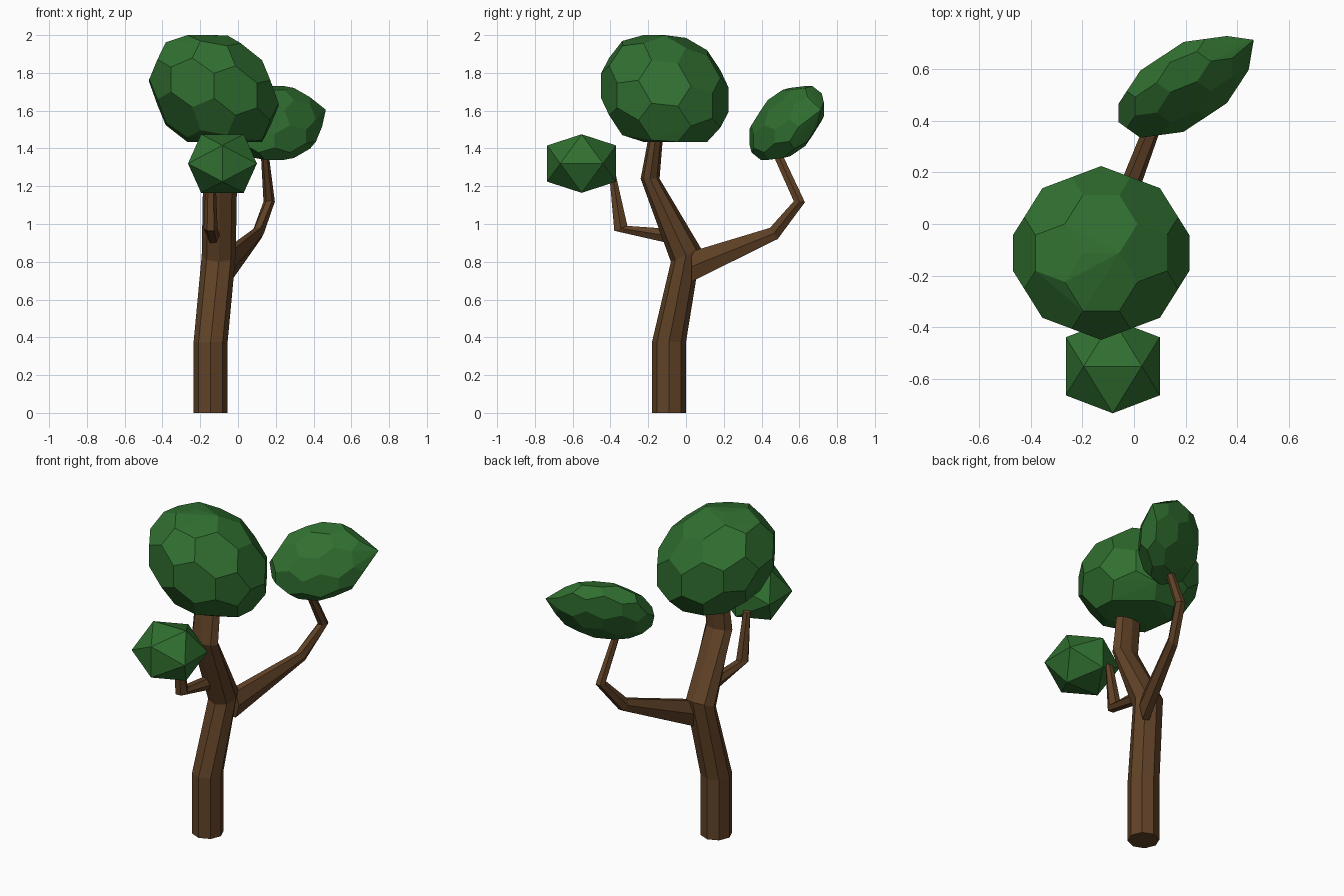
import bpy, bmesh, math
from mathutils import Vector, Matrix

if "Cube" in bpy.data.objects:
    bpy.data.objects.remove(bpy.data.objects["Cube"])

def material(name, color):
    m = bpy.data.materials.new(name)
    m.diffuse_color = color
    m.use_nodes = True
    m.node_tree.nodes["Principled BSDF"].inputs["Base Color"].default_value = m.diffuse_color
    return m

bark = material("bark", (0.12, 0.055, 0.02, 1))
green = material("leaf_green", (0.03, 0.16, 0.03, 1))

def finish(name, bm, mat):
    bmesh.ops.recalc_face_normals(bm, faces=bm.faces[:])
    me = bpy.data.meshes.new(name)
    bm.to_mesh(me)
    bm.free()
    me.materials.append(mat)
    ob = bpy.data.objects.new(name, me)
    bpy.context.collection.objects.link(ob)
    return ob

def limb(name, rings, sides):
    """Loft rings of (centre, half width in x, half depth vector as (y, z))."""
    bm = bmesh.new()
    loops = []
    for c, rx, (vy, vz) in rings:
        loop = []
        for i in range(sides):
            a = math.tau * i / sides
            off = Vector((rx * math.cos(a), vy * math.sin(a), vz * math.sin(a)))
            loop.append(bm.verts.new(Vector(c) + off))
        loops.append(loop)
    for a, b in zip(loops, loops[1:]):
        for i in range(sides):
            j = (i + 1) % sides
            bm.faces.new((a[i], a[j], b[j], b[i]))
    bm.faces.new(loops[0])
    bm.faces.new(loops[-1])
    return finish(name, bm, bark)

def ico_points(truncated):
    """Axis-aligned icosahedron corners, or those of its truncated form."""
    p = (1 + 5 ** 0.5) / 2
    pts = []
    for s in (-1, 1):
        for t in (-p, p):
            pts += [Vector((0, t, s)), Vector((s, 0, t)), Vector((t, s, 0))]
    if not truncated:
        return pts
    return [(a * 2 + b) / 3 for a in pts for b in pts if 1.9 < (a - b).length < 2.1]

def foliage(name, truncated, shear, lo, hi, extra=(), flat=(0, 9)):
    """Sheared ico form fitted to a bounding box, flattened to a z range."""
    pts = [Matrix(shear) @ q for q in ico_points(truncated)]
    for k in range(3):
        mn, mx = min(q[k] for q in pts), max(q[k] for q in pts)
        for q in pts:
            q[k] = lo[k] + (q[k] - mn) / (mx - mn) * (hi[k] - lo[k])
    bm = bmesh.new()
    for q in pts + [Vector(e) for e in extra]:
        q.z = min(max(q.z, flat[0]), flat[1])
        bm.verts.new(q)
    bmesh.ops.convex_hull(bm, input=bm.verts[:])
    bmesh.ops.dissolve_limit(bm, angle_limit=0.02, verts=bm.verts[:], edges=bm.edges[:])
    return finish(name, bm, green)

# Bent octagonal trunk
limb("trunk", [
    ((-0.145, -0.09, 0), 0.09, (0.09, 0)),
    ((-0.145, -0.09, 0.375), 0.09, (0.09, 0)),
    ((-0.102, 0.0, 0.835), 0.09, (0.08, 0.035)),
    ((-0.095, -0.19, 1.24), 0.09, (0.05, 0)),
    ((-0.095, -0.155, 1.5), 0.085, (0.036, 0)),
], 8)

# Long rear branch
limb("rear_branch", [
    ((-0.06, 0.03, 0.775), 0.045, (0, 0.092)),
    ((0.105, 0.465, 0.95), 0.032, (-0.024, 0.034)),
    ((0.165, 0.60, 1.118), 0.03, (-0.034, 0.003)),
    ((0.14, 0.475, 1.39), 0.02, (-0.024, -0.01)),
], 6)

# Short front branch
limb("front_branch", [
    ((-0.13, -0.08, 0.935), 0.035, (0, 0.045)),
    ((-0.145, -0.345, 0.977), 0.037, (0.04, 0.015)),
    ((-0.145, -0.39, 1.27), 0.025, (0.02, -0.005)),
], 6)

# Leaf masses
foliage("crown", True, ((1, 0, 0), (0, 1, 0), (-0.17, -0.1, 0.85)),
        (-0.47, -0.45, 1.365), (0.215, 0.225, 2.025), flat=(1.435, 2.0))
foliage("front_leaves", False, ((1, 0, 0), (0, 1, 0), (0, 0, 1)),
        (-0.265, -0.735, 1.165), (0.10, -0.37, 1.475))
foliage("rear_leaves", True, ((0.263, 0, 0), (0.099, 0.171, 0), (0, 0.094, 0.171)),
        (-0.06, 0.335, 1.34), (0.445, 0.73, 1.73), [(0.465, 0.715, 1.605)])
